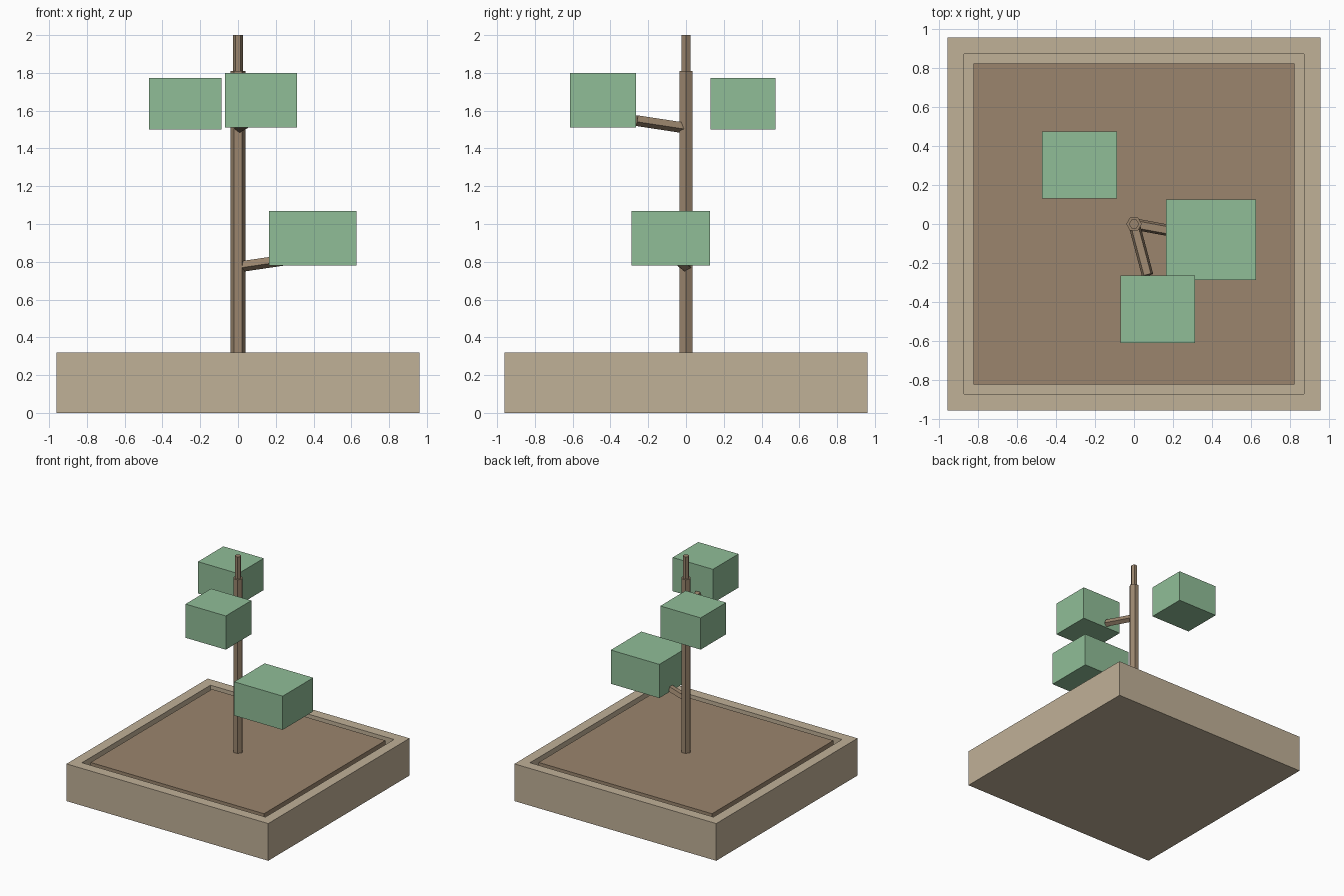
import bpy, bmesh, math
from mathutils import Vector, Matrix

if "Cube" in bpy.data.objects:
    bpy.data.objects.remove(bpy.data.objects["Cube"])


def material(name, rgb):
    m = bpy.data.materials.new(name)
    m.use_nodes = True
    col = (*[(c / 255) ** 2.2 for c in rgb], 1)
    m.diffuse_color = col
    m.node_tree.nodes["Principled BSDF"].inputs["Base Color"].default_value = col
    return m


STONE = material("sandy_stone", (191, 175, 150))
BARK = material("brown_bark", (153, 132, 109))
LEAF = material("leaf_green", (143, 188, 150))


def add_object(name, bm, mat):
    me = bpy.data.meshes.new(name)
    bm.to_mesh(me)
    bm.free()
    me.materials.append(mat)
    ob = bpy.data.objects.new(name, me)
    bpy.context.collection.objects.link(ob)


def box(name, lo, hi, mat):
    bm = bmesh.new()
    lo, hi = Vector(lo), Vector(hi)
    bmesh.ops.create_cube(bm, size=1)
    for v in bm.verts:
        v.co = (lo + hi) / 2 + v.co * (hi - lo)
    add_object(name, bm, mat)


def rod(name, start, end, radius, sides, roll):
    """Straight wooden rod between two points, rolled about its own axis."""
    bm = bmesh.new()
    start, end = Vector(start), Vector(end)
    axis = end - start
    turn = axis.to_track_quat('Z', 'Y').to_matrix() if axis.xy.length else Matrix.Identity(3)
    place = (Matrix.Translation((start + end) / 2) @ turn.to_4x4()
             @ Matrix.Rotation(math.radians(roll), 4, 'Z'))
    bmesh.ops.create_cone(bm, cap_ends=True, segments=sides, radius1=radius,
                          radius2=radius, depth=axis.length, matrix=place)
    add_object(name, bm, BARK)


# Square tray: outer wall, rim, inner wall and floor
bm = bmesh.new()
rings = []
for half, z in [(.96, 0), (.96, .32), (.873, .32), (.873, .09)]:
    rings.append([bm.verts.new((sx * half, sy * half, z))
                  for sx, sy in ((-1, -1), (1, -1), (1, 1), (-1, 1))])
for a, b in zip(rings, rings[1:]):
    for i in range(4):
        j = (i + 1) % 4
        bm.faces.new((a[i], a[j], b[j], b[i]))
bm.faces.new(rings[0][::-1])
bm.faces.new(rings[-1])
add_object("planter_tray", bm, STONE)

# Soil block, with a narrow gap to the tray walls
box("soil", (-.825, -.825, .09), (.825, .825, .317), BARK)

# Trunk (six-sided) and branches (five-sided, one edge down)
rod("trunk", (0, 0, .3), (0, 0, 1.81), .04, 6, 90)
rod("trunk_tip", (0, 0, 1.8), (0, 0, 2), .026, 6, 90)
rod("lower_branch", (0, 0, .775), (.27, -.05, .815), .031, 5, 180)
rod("upper_branch", (0, 0, 1.51), (.07, -.263, 1.55), .031, 5, 180)

# Leaf blocks
box("lower_leaf_block", (.165, -.288, .78), (.627, .127, 1.07), LEAF)
box("front_leaf_block", (-.07, -.613, 1.51), (.313, -.266, 1.8), LEAF)
box("back_leaf_block", (-.472, .13, 1.5), (-.088, .475, 1.773), LEAF)
